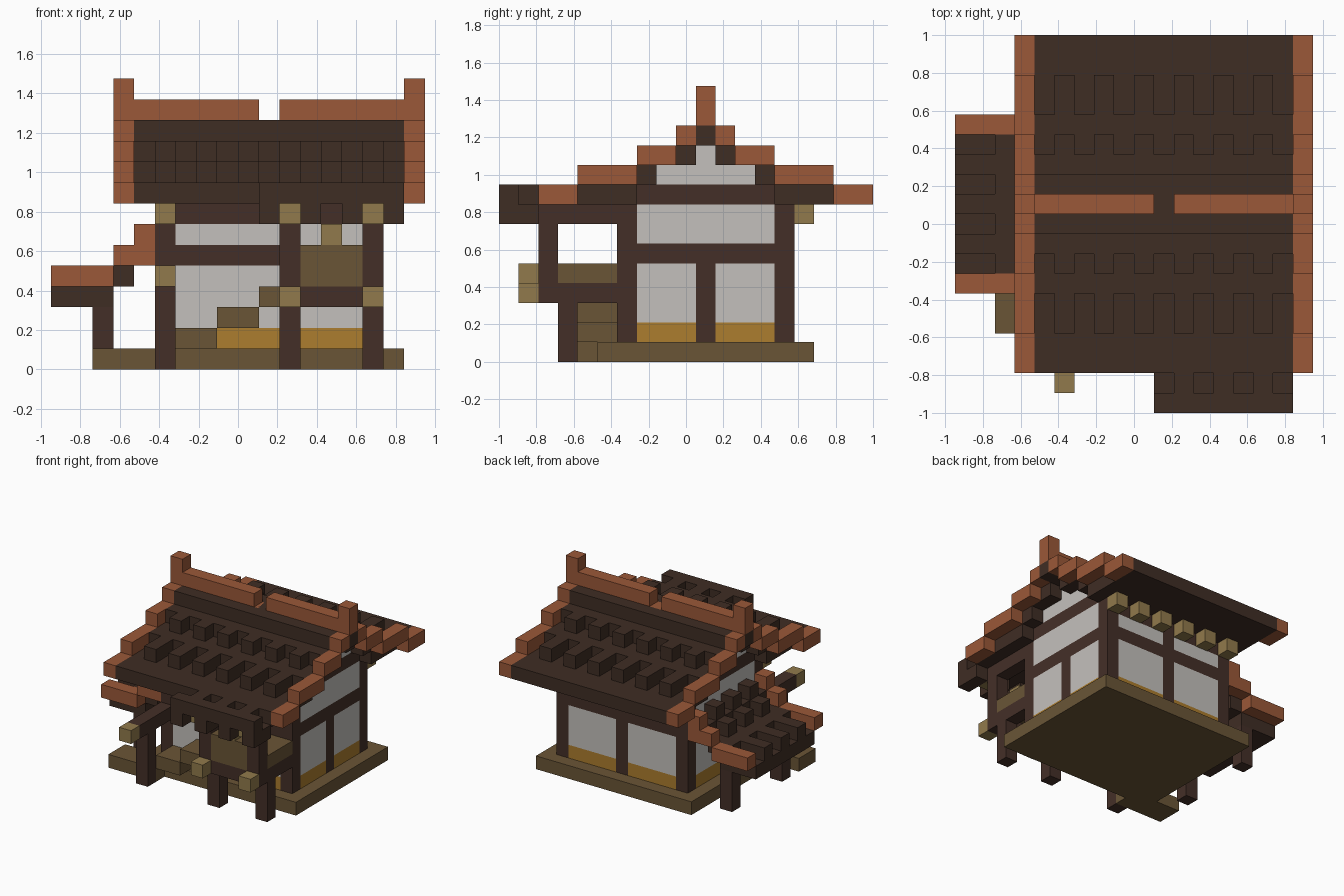
import bpy, bmesh
from mathutils import Vector

cube = bpy.data.objects.get("Cube")
if cube:
    bpy.data.objects.remove(cube, do_unlink=True)

U = 2 / 19                       # one building block
ORIGIN = Vector((-9, -9.5, 0))   # block grid corner, in blocks


def linear(c):
    c /= 255
    return c / 12.92 if c <= 0.04045 else ((c + 0.055) / 1.055) ** 2.4


def material(name, *rgb):
    m = bpy.data.materials.new(name)
    col = [linear(c) for c in rgb] + [1]
    m.use_nodes = True
    m.diffuse_color = col
    m.node_tree.nodes["Principled BSDF"].inputs["Base Color"].default_value = col
    return m


ROOF = material("dark roof brown", 63, 45, 36)
TIMBER = material("timber brown", 68, 47, 39)
RED = material("terracotta", 155, 88, 56)
WOOD = material("floor wood", 106, 85, 54)
PALE = material("pale wood", 145, 122, 76)
PLASTER = material("white plaster", 196, 192, 188)
OCHRE = material("ochre", 172, 125, 46)


def part(name, mat, *ranges):
    """Joins boxes, each given as first and last block on x, y and z."""
    bm = bmesh.new()
    for x, y, z in ranges:
        span = [(r, r) if isinstance(r, int) else r for r in (x, y, z)]
        lo = Vector([s[0] for s in span])
        hi = Vector([s[1] + 1 for s in span])
        size, mid = (hi - lo) * U, ((lo + hi) / 2 + ORIGIN) * U
        for v in bmesh.ops.create_cube(bm, size=1)["verts"]:
            v.co = Vector([v.co[a] * size[a] + mid[a] for a in range(3)])
    mesh = bpy.data.meshes.new(name)
    bm.to_mesh(mesh)
    bm.free()
    mesh.materials.append(mat)
    bpy.context.collection.objects.link(bpy.data.objects.new(name, mesh))


def both(y):
    """A y range and its mirror across the ridge line."""
    y = (y, y) if isinstance(y, int) else y
    return [y, (20 - y[1], 20 - y[0])]


# Base and landing
part("foundation", WOOD, ((4, 16), (5, 15), 0))
part("landing", WOOD, ((2, 3), (4, 5), 0), ((4, 5), 4, 0))

# Side walls, both alike
for side, x in (("left", 15), ("right", 5)):
    part(side + "_wall_frame", TIMBER, (x, 6, (1, 8)), (x, 14, (1, 8)),
         (x, 10, (1, 4)), (x, (7, 13), 5), (x, (7, 13), 8))
    for n, y in enumerate(both((7, 9))):
        part(f"{side}_wall_skirt_{n}", OCHRE, (x, y, 1))
        part(f"{side}_wall_panel_{n}", PLASTER, (x, y, (2, 4)))
    part(side + "_upper_panel", PLASTER, (x, (7, 13), (6, 7)))
    part(side + "_gable", PLASTER, (x, (8, 12), 9), (x, 10, 10))

# Front and back walls, with one post between the corners
for side, y, post in (("front", 6, 11), ("back", 14, 10)):
    part(side + "_wall_frame", TIMBER, (post, y, (1, 6)), ((6, post - 1), y, 5),
         ((post + 1, 14), y, 5), ((6, 14), y, (7, 8)))
    for n, x in enumerate(((6, post - 1), (post + 1, 14))):
        part(f"{side}_wall_skirt_{n}", OCHRE, (x, y, 1))
        part(f"{side}_wall_panel_{n}", PLASTER, (x, y, (2, 4)))
        part(f"{side}_upper_panel_{n}", PLASTER, (x, y, 6))

# Stair rising to the balcony
for n in range(2):
    part(f"stair_{n}", WOOD, ((6 + 2 * n, 7 + 2 * n), (4, 5), n + 1))
part("stair_top", WOOD, (10, (4, 5), 3))

# Balcony
for x in (11, 15):
    part(f"balcony_post_{x}", TIMBER, (x, 3, (0, 2)), (x, (2, 5), 3),
         (x, 2, (4, 7)), (x, (3, 5), 7))
    part(f"balcony_beam_end_{x}", PALE, (x, 1, 3), (x, 1, 7))
part("balcony_front_beam", TIMBER, ((12, 14), 2, 3))
part("balcony_floor", WOOD, ((11, 15), (3, 5), 4))
part("balcony_rail", WOOD, ((12, 14), 2, (4, 5)))
part("balcony_rail_post", PALE, (13, 2, 6))

# Corner bracket on the stair side
part("bracket_post", TIMBER, (5, 3, (0, 3)), (5, (2, 5), 4))
part("bracket_end", PALE, (5, 1, 4), (5, 5, 7))

# Rafter ends under the back eave
ODD = range(5, 16, 2)
part("rafter_ends", PALE, *[(x, 15, 7) for x in ODD])

# Main roof: stepped courses with projecting tiles
INNER = (4, 16)
for n, (eave, lower, middle) in enumerate(zip(both((2, 6)), both((6, 7)), both((8, 9)))):
    side = ("front", "back")[n]
    part(side + "_roof_courses", ROOF, (INNER, eave, 8), (INNER, lower, 9),
         (INNER, middle, 10))
    part(side + "_lower_tiles", ROOF, *[(x, both((4, 5))[n], 9) for x in ODD])
    part(side + "_upper_tiles", ROOF, *[(x, both(7)[n], 10) for x in ODD])
part("roof_crest", ROOF, (INNER, (9, 11), 11))

# Ridge and gable end boards
part("ridge", RED, ((4, 9), 10, 12), ((11, 16), 10, 12))
part("ridge_gap_plate", RED, (10, 10, 11))
for side, x in (("right", 3), ("left", 17)):
    steps = [((2, 3), 8), ((4, 6), 9), ((7, 8), 10), (9, 11)]
    part(side + "_end_board", RED, (x, 10, (12, 13)),
         *[(x, y, z) for s, z in steps for y in both(s)])
    part(side + "_end_crest", ROOF, (x, 10, 11))

# Canopy over the balcony
part("canopy", ROOF, ((10, 16), 0, 8), *[(x, 1, 8) for x in (11, 13, 15)])
part("canopy_rafters", ROOF, *[(x, (0, 1), 7) for x in (10, 12, 14, 16)])

# Side lean-to roof and its posts
SPAN = (7, 13)
part("lean_to_courses", ROOF, ((0, 2), SPAN, 3), ((2, 3), SPAN, 4),
     (4, SPAN, 5))
part("lean_to_tiles", ROOF,
     *[b for y in (8, 10, 12) for b in (((0, 1), y, 4), (3, y, 5), (4, y, 6))])
part("lean_to_end_boards", RED,
     *[b for y in (6, 14) for b in (((0, 2), y, 4), ((3, 4), y, 5), (4, y, 6))])
part("lean_to_posts", TIMBER, *[(2, y, (0, 2)) for y in (7, 13)])
